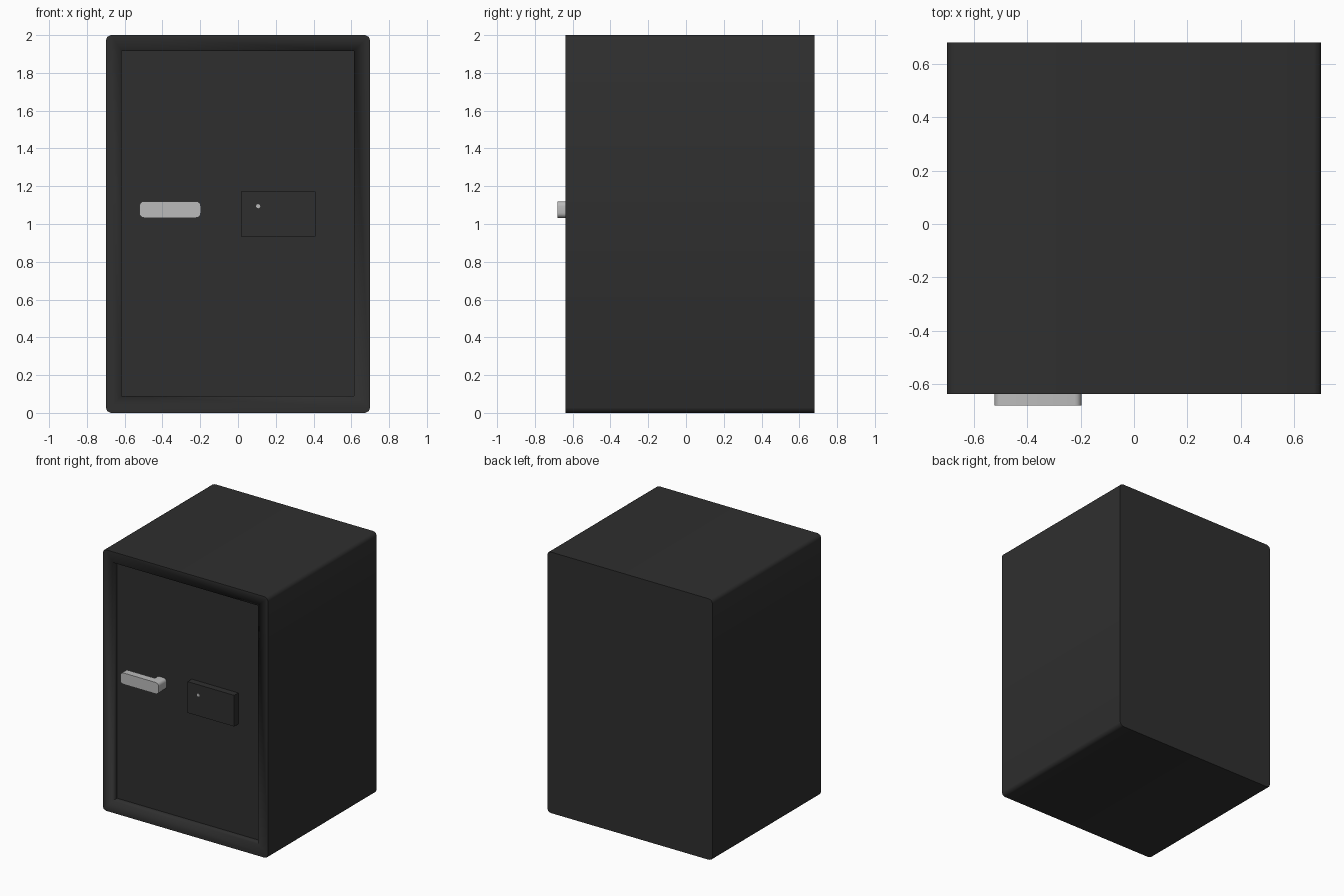
import bpy, bmesh, math

if "Cube" in bpy.data.objects:
    bpy.data.objects.remove(bpy.data.objects["Cube"])


def material(name, v):
    m = bpy.data.materials.new(name)
    m.diffuse_color = (v, v, v, 1)
    m.use_nodes = True
    m.node_tree.nodes["Principled BSDF"].inputs["Base Color"].default_value = m.diffuse_color
    return m


black = material("charcoal black", 0.028)
silver = material("silver grey", 0.5)


def rounded_rect(x0, x1, z0, z1, r, steps):
    """Outline in the xz plane with rounded (or chamfered) corners."""
    pts = []
    for cx, cz, a in ((x1 - r, z1 - r, 0), (x0 + r, z1 - r, 90),
                      (x0 + r, z0 + r, 180), (x1 - r, z0 + r, 270)):
        for i in range(steps + 1):
            t = math.radians(a + 90 * i / steps)
            pts.append((cx + r * math.cos(t), cz + r * math.sin(t)))
    return pts


def finish(name, bm, mat, angle):
    bmesh.ops.recalc_face_normals(bm, faces=bm.faces)
    me = bpy.data.meshes.new(name)
    bm.to_mesh(me)
    bm.free()
    me.materials.append(mat)
    ob = bpy.data.objects.new(name, me)
    bpy.context.collection.objects.link(ob)
    bpy.context.view_layer.objects.active = ob
    ob.select_set(True)
    bpy.ops.object.shade_smooth_by_angle(angle=math.radians(angle))
    ob.select_set(False)
    return ob


def prism(name, pts, y0, y1, mat, angle=35):
    bm = bmesh.new()
    f = bm.faces.new([bm.verts.new((x, y0, z)) for x, z in pts])
    ext = bmesh.ops.extrude_face_region(bm, geom=[f], use_keep_orig=True)
    for v in ext["geom"]:
        if isinstance(v, bmesh.types.BMVert):
            v.co.y = y1
    return finish(name, bm, mat, angle)


def rect(x0, x1, z0, z1):
    return [(x0, z0), (x1, z0), (x1, z1), (x0, z1)]


FRONT, BACK, DOOR = -0.637, 0.68, -0.582

# Safe body with chamfered corners and a recess in the front for the door
body = prism("safe_body", rounded_rect(-0.7, 0.7, 0, 2, 0.028, 2),
             FRONT, BACK, black, 50)
cutter = prism("recess_cutter", rect(-0.618, 0.615, 0.09, 1.917),
               FRONT - 0.1, DOOR, black)
cutter.hide_render = True
cutter.hide_viewport = True
cut = body.modifiers.new("door recess", "BOOLEAN")
cut.operation = "DIFFERENCE"
cut.solver = "EXACT"
cut.object = cutter

# Lock panel and its small indicator light
prism("lock_panel", rect(0.015, 0.41, 0.933, 1.172), -0.632, DOOR + 0.005, black)
prism("indicator_light", rounded_rect(0.096, 0.118, 1.083, 1.105, 0.01, 3),
      -0.635, -0.63, silver)

# Lever handle: post on the door and the bar in front of it
prism("handle_post", rounded_rect(-0.285, -0.198, 1.034, 1.119, 0.025, 4),
      -0.64, DOOR + 0.005, silver)
prism("handle_bar", rounded_rect(-0.522, -0.197, 1.033, 1.12, 0.025, 4),
      -0.68, -0.625, silver)
